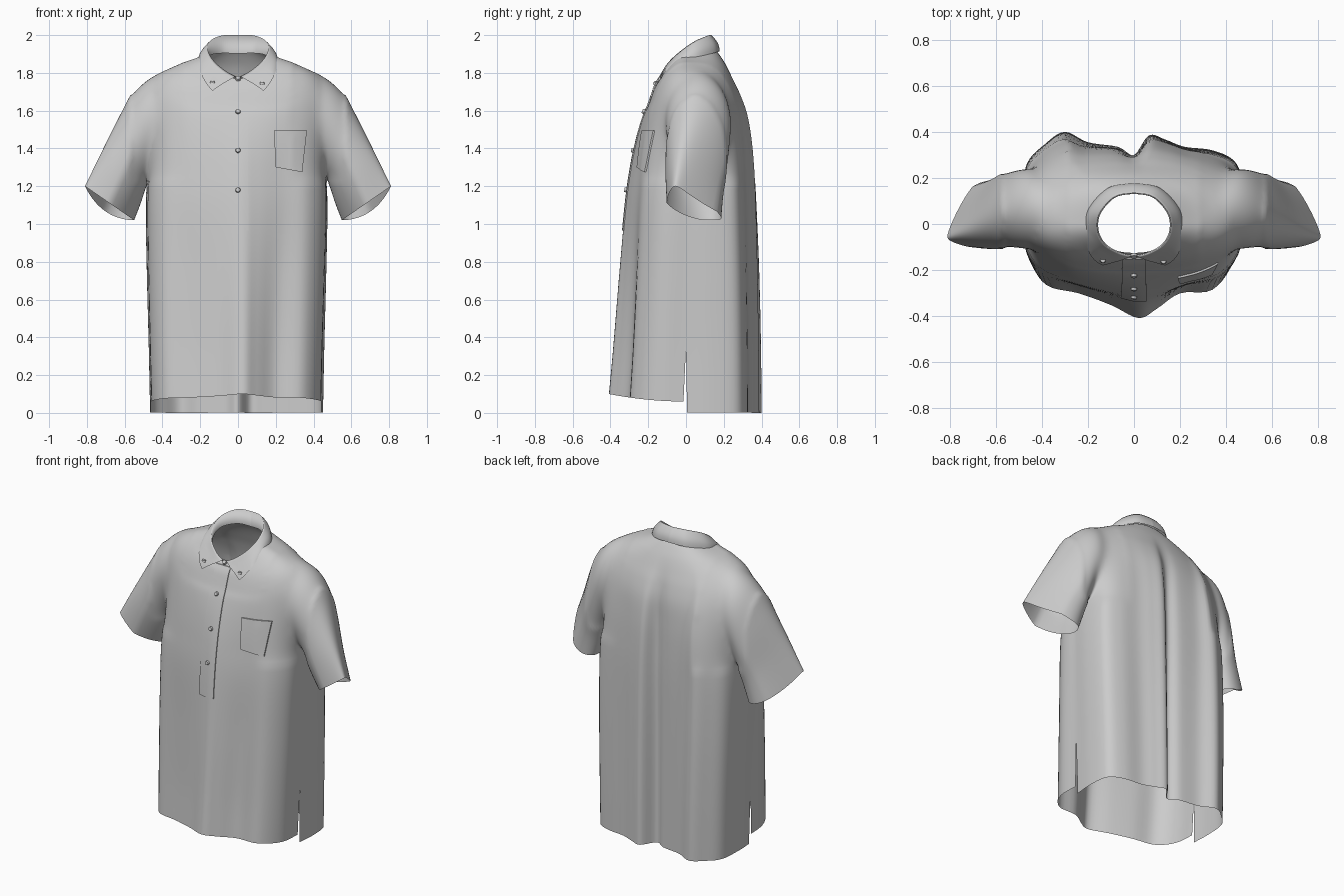
import bpy, bmesh, math
from mathutils import Vector as V
from mathutils.bvhtree import BVHTree

if "Cube" in bpy.data.objects:
    bpy.data.objects.remove(bpy.data.objects["Cube"])


def spline(pts, n, closed=False):
    """Catmull-Rom samples through the points."""
    pts = [V(p) for p in pts]
    m, out = len(pts), []
    get = (lambda i: pts[i % m]) if closed else (lambda i: pts[max(0, min(m - 1, i))])
    for i in range(m if closed else m - 1):
        a, b, c, d = (get(i + j) for j in (-1, 0, 1, 2))
        for j in range(n):
            t = j / n
            out.append(0.5 * (2 * b + (c - a) * t + (2 * a - 5 * b + 4 * c - d) * t * t
                              + (3 * b - a - 3 * c + d) * t ** 3))
    return out if closed else out + [pts[-1]]


def finish(name, bm, normals=True):
    if normals:
        bmesh.ops.recalc_face_normals(bm, faces=bm.faces)
    for f in bm.faces:
        f.smooth = True
    me = bpy.data.meshes.new(name)
    bm.to_mesh(me)
    bm.free()
    ob = bpy.data.objects.new(name, me)
    bpy.context.collection.objects.link(ob)
    return ob


def grid(bm, rows, closed=False):
    vs = [[bm.verts.new(p) for p in r] for r in rows]
    for a, b in zip(vs, vs[1:]):
        m = len(a)
        for j in range(m if closed else m - 1):
            k = (j + 1) % m
            bm.faces.new((a[j], a[k], b[k], b[j]))
    return vs


def solid_loft(name, rings):
    """Closed tube; each end is a fan round a centre vertex. Returns object and centres."""
    bm = bmesh.new()
    vs = grid(bm, rings, True)
    ends = []
    for r in (vs[0], vs[-1]):
        c = sum((v.co for v in r), V((0, 0, 0))) / len(r)
        ends.append(c)
        cv = bm.verts.new(c)
        for j in range(len(r)):
            bm.faces.new((r[j], r[(j + 1) % len(r)], cv))
    return finish(name, bm), ends


# Torso: hem outline with its folds, blended into rounder sections higher up
HEM = [(.44, 0), (.45, .14), (.43, .27), (.34, .32), (.22, .335), (.14, .365), (.065, .385), (0, .3),
       (-.07, .335), (-.2, .355), (-.3, .4), (-.38, .35), (-.45, .27), (-.465, .12), (-.46, 0),
       (-.45, -.15), (-.38, -.26), (-.24, -.295), (-.1, -.345), (.02, -.4), (.1, -.36),
       (.2, -.295), (.34, -.28), (.43, -.16)]
UNIT = spline([(x / .45, y / .4) for x, y in HEM], 5, True)
# z side, z front, z back, half width, y front, y back, fold amount
RINGS = [(.03, .10, .0, .45, .408, .40, 1), (.35, .35, .35, .457, .385, .397, 1),
         (.75, .75, .75, .468, .352, .39, .95), (1.1, 1.1, 1.1, .475, .32, .38, .85),
         (1.3, 1.3, 1.3, .465, .292, .37, .8), (1.45, 1.45, 1.45, .46, .26, .355, .7),
         (1.6, 1.57, 1.58, .46, .225, .33, .5), (1.71, 1.63, 1.68, .455, .2, .293, .3),
         (1.795, 1.68, 1.76, .41, .182, .253, .1), (1.84, 1.72, 1.83, .33, .167, .218, 0),
         (1.868, 1.745, 1.88, .25, .152, .188, 0), (1.89, 1.765, 1.915, .19, .138, .162, 0),
         (1.905, 1.78, 1.93, .16, .125, .145, 0)]


def torso_ring(i, zs, zf, zb, w, yf, yb, k):
    out = []
    for u in UNIT:
        a = math.atan2(u.y, u.x)
        c, s = math.cos(a), math.sin(a)
        r = (abs(c) ** 2.4 + abs(s) ** 2.4) ** (-1 / 2.4)
        front = u.y < -1e-5
        kk = k ** 4 if front else k
        p = V((c, s)) * r * (1 - kk) + u * kk
        z0 = zs
        if i == 0 and abs(u.y) > 1e-5:
            z0 = .06 if front else .003
        z = z0 + ((zf if front else zb) - z0) * min(1, p.y * p.y)
        y = 0 if abs(u.y) < 1e-5 else p.y * (yf if front else yb)
        out.append(V((p.x * w, y, z)))
    return out


keys = [torso_ring(i, *r) for i, r in enumerate(RINGS)]
cols = [spline(c, 6) for c in zip(*keys)]
shirt, caps = solid_loft("shirt_body", list(zip(*cols)))

# Sleeves: top x,z / bottom x,z / y centre / half depth / skew of the top to the front / pinch of the top
SLEEVE = [(.25, 1.79, .27, 1.45, .05, .09, 0, 0), (.36, 1.823, .35, 1.39, .055, .145, 0, 0),
          (.46, 1.788, .42, 1.34, .065, .18, 0, 0), (.55, 1.71, .455, 1.27, .065, .178, .01, .05),
          (.62, 1.585, .485, 1.2, .06, .168, .03, .15), (.72, 1.385, .515, 1.11, .04, .148, .06, .35),
          (.81, 1.2, .55, 1.02, .03, .132, .085, .6)]


def sleeve_ring(side, tx, tz, bx, bz, yc, b, skew, pinch):
    out = []
    for j in range(48):
        a = math.tau * j / 48
        c, s = math.cos(a), math.sin(a)
        y = yc + b * s * (1 - pinch * max(0, c)) - skew * c
        drop = .12 * pinch * max(0, s) * abs(s)      # the back of the cuff hangs lower
        out.append(V((side * ((tx + bx) / 2 + c * (tx - bx) / 2 + drop * .3), y,
                      (tz + bz) / 2 + c * (tz - bz) / 2 - drop * .6)))
    return out


helpers = []
for side in (1, -1):
    keys = [sleeve_ring(side, *r) for r in SLEEVE]
    ob, ends = solid_loft("sleeve", list(zip(*[spline(c, 7) for c in zip(*keys)])))
    caps.append(ends[1])
    helpers.append(ob)
    mod = shirt.modifiers.new("join_sleeve", 'BOOLEAN')
    mod.operation, mod.solver, mod.object = 'UNION', 'EXACT', ob
deps = bpy.context.evaluated_depsgraph_get()
joined = bpy.data.meshes.new_from_object(shirt.evaluated_get(deps))
shirt.modifiers.clear()
for ob in helpers + [shirt]:
    bpy.data.objects.remove(ob)

# Open the hem, neck and cuffs, soften the armholes
bm = bmesh.new()
bm.from_mesh(joined)
bmesh.ops.delete(bm, geom=[v for v in bm.verts if any((v.co - c).length < 1e-3 for c in caps)],
                 context='VERTS')
arm = lambda: [v for v in bm.verts if .29 < abs(v.co.x) < .57 and v.co.z > 1.22 and not v.is_boundary]
bmesh.ops.remove_doubles(bm, verts=arm(), dist=.006)
for _ in range(25):
    bmesh.ops.smooth_vert(bm, verts=arm(), factor=.5, use_axis_x=True, use_axis_y=True, use_axis_z=True)

# Side slits
on_slit = lambda v, top: abs(v.co.y) < 1e-4 and abs(v.co.x) > .3 and v.co.z < top
bmesh.ops.split_edges(bm, edges=[e for e in bm.edges if all(on_slit(v, .36) for v in e.verts)])
for v in [v for v in bm.verts if on_slit(v, .34)]:
    front = v.link_faces[0].calc_center_median().y < 0
    if v.co.z < .04:
        v.co.z = .06 if front else .003
    v.co.y += (-.014 if front else .005) * (.35 - v.co.z) / .3
trees = [BVHTree.FromBMesh(bm)]
finish("shirt_body", bm)


def surf(x, z):
    """Frontmost y of the parts so far, with its normal."""
    hits = [t.ray_cast(V((x, -2, z)), V((0, 1, 0))) for t in trees]
    hits = [h for h in hits if h[0] is not None]
    if not hits:
        return 0, V((0, -1, 0))
    h = min(hits, key=lambda h: h[0].y)
    return h[0].y, (h[1] if h[1].y < 0 else -h[1])


# Patches sewn on the front: placket and pocket (corners bl, br, tr, tl)
def patch(name, bl, br, tr, tl, nx, nz, off):
    bl, br, tr, tl = map(V, (bl, br, tr, tl))
    rows = []
    for j in range(-1, nz + 2):
        row = []
        for i in range(-1, nx + 2):
            u, v = min(1, max(0, i / nx)), min(1, max(0, j / nz))
            p = (bl * (1 - u) + br * u) * (1 - v) + (tl * (1 - u) + tr * u) * v
            edge = i in (-1, nx + 1) or j in (-1, nz + 1)
            row.append(V((p.x, surf(p.x, p.y)[0] + (.002 if edge else -off), p.y)))
        rows.append(row)
    bm = bmesh.new()
    grid(bm, rows)
    bmesh.ops.remove_doubles(bm, verts=bm.verts, dist=1e-5)
    bmesh.ops.recalc_face_normals(bm, faces=bm.faces)
    tree = BVHTree.FromBMesh(bm)
    ob = finish(name, bm)
    ob.data.set_sharp_from_angle(angle=math.radians(40))
    return tree


placket = patch("placket", (-.058, .965), (.055, .965), (.052, 1.755), (-.05, 1.755), 6, 50, .006)
patch("chest_pocket", (.2, 1.3), (.34, 1.275), (.365, 1.495), (.19, 1.495), 12, 14, .009)
trees.append(placket)

# Collar: inner stand, fold line and fall with pointed tips
FOLD = [(0, .135, 2), (.085, .118, 1.998), (.15, .045, 1.967), (.158, -.03, 1.915), (.125, -.09, 1.86),
        (.065, -.125, 1.81), (.012, -.138, 1.782)]
EDGE = [(0, .178, 1.915), (.11, .158, 1.908), (.198, .065, 1.885), (.212, -.03, 1.855), (.195, -.09, 1.795),
        (.165, -.13, 1.74), (.135, -.17, 1.705)]


def both(half):
    return [V((-p.x, p.y, p.z)) for p in reversed(half)] + list(half[1:])


fold, edge = both(spline(FOLD, 8)), both(spline(EDGE, 8))
inner = [V((p.x * .97, p.y * .97, p.z - .02 - .08 * (p.y + .14) / .28)) for p in fold]
rows = [inner, fold]
for v in (.1, .25, .4, .55, .7, .85, 1):
    row = []
    for a, b in zip(fold, edge):
        p = a.lerp(b, v)
        p += V((p.x, p.y, 0)).normalized() * .012 * math.sin(math.pi * v)
        blend = min(1, max(0, (.0 - p.y) / .1)) * min(1, v / .3)
        y = surf(p.x, p.z)[0] - .01
        p.y += blend * max(-.06, min(0, y - p.y))
        row.append(p)
    rows.append(row)
bm = bmesh.new()
grid(bm, rows)
trees.append(BVHTree.FromBMesh(bm))
finish("collar", bm)

# Buttons
for x, z, r in ((0, 1.768, .015), (0, 1.595, .014), (0, 1.39, .014), (0, 1.18, .014),
                (-.135, 1.752, .013), (.128, 1.745, .013)):
    y, n = surf(x, z)
    bm = bmesh.new()
    bmesh.ops.create_cone(bm, cap_ends=True, segments=20, radius1=r, radius2=r * .8, depth=.012)
    ob = finish("button", bm)
    ob.data.set_sharp_from_angle(angle=math.radians(40))
    ob.rotation_mode = 'QUATERNION'
    ob.rotation_quaternion = n.to_track_quat('Z', 'Y')
    ob.location = V((x, y, z)) + n * .005
